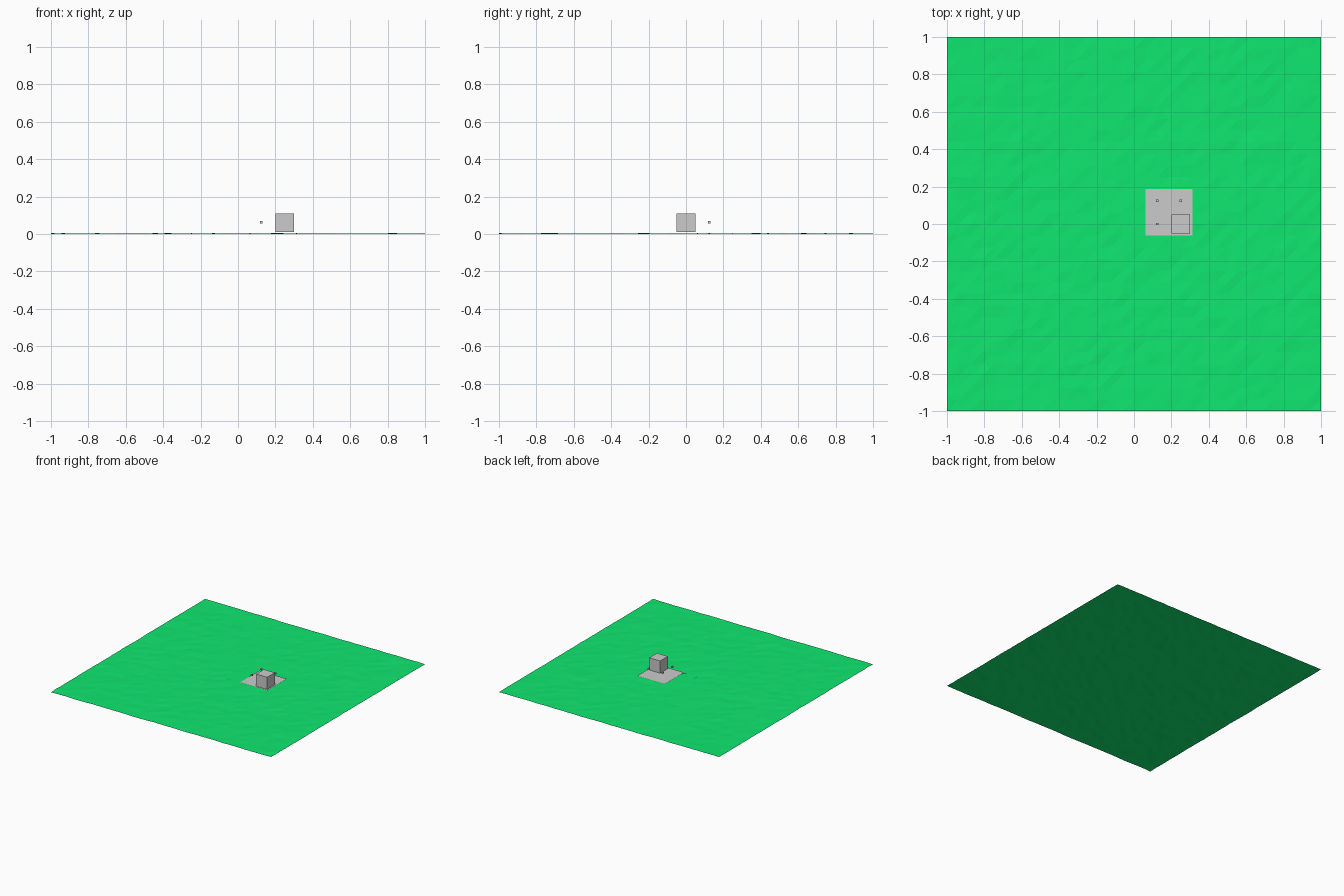
import bpy, bmesh, random
from mathutils import Vector, noise

if "Cube" in bpy.data.objects:
    bpy.data.objects.remove(bpy.data.objects["Cube"])

random.seed(4)
TILE = 0.125      # spacing of the square floor tiles
TOP = 0.009       # tile height, just above the terrain

green = bpy.data.materials.new("grass_green")
green.diffuse_color = (0.005, 0.8, 0.16, 1)
green.use_nodes = True
green.node_tree.nodes["Principled BSDF"].inputs["Base Color"].default_value = green.diffuse_color


def finish(name, bm, mat=None):
    me = bpy.data.meshes.new(name)
    bm.to_mesh(me)
    bm.free()
    ob = bpy.data.objects.new(name, me)
    bpy.context.collection.objects.link(ob)
    if mat:
        me.materials.append(mat)
    return ob


def cube(name, x, y, z, size):
    bm = bmesh.new()
    bmesh.ops.create_cube(bm, size=size)
    bmesh.ops.translate(bm, verts=bm.verts, vec=(x, y, z))
    return finish(name, bm)


def tile(name, x, y, z, mat=None):
    bm = bmesh.new()
    bmesh.ops.create_grid(bm, x_segments=1, y_segments=1, size=TILE / 2)
    bmesh.ops.translate(bm, verts=bm.verts, vec=(x, y, z))
    return finish(name, bm, mat)


# Gently uneven, faceted ground sheet
N = 32
bm = bmesh.new()
rows = [[bm.verts.new((-1 + 2 * i / N, -1 + 2 * j / N,
                       min(0.006, max(0, 0.003 + 0.002 * noise.noise(Vector((i, j, 0)) * 0.37)
                                      + random.uniform(-0.0015, 0.0015)))))
         for i in range(N + 1)] for j in range(N + 1)]
for j in range(N):
    for i in range(N):
        a, b = rows[j][i], rows[j][i + 1]
        c, d = rows[j + 1][i + 1], rows[j + 1][i]
        bm.faces.new((a, b, c))
        bm.faces.new((a, c, d))
rows[0][0].co.z = 0
finish("ground", bm, green)

# Paving tiles, with one grass tile at the centre
tile("grass_tile", 0, 0, TOP - 0.002, green)
for i in (1, 2):
    for j in (0, 1):
        tile(f"paving_tile_{i}{j}", i * TILE, j * TILE, TOP)

# Block standing on one tile, small floating markers over the others
cube("block", 2 * TILE, 0, TOP + 0.05, 0.1)
for i, j in ((1, 0), (1, 1), (2, 1)):
    cube(f"marker_{i}{j}", i * TILE, j * TILE, 0.0615, 0.0125)
